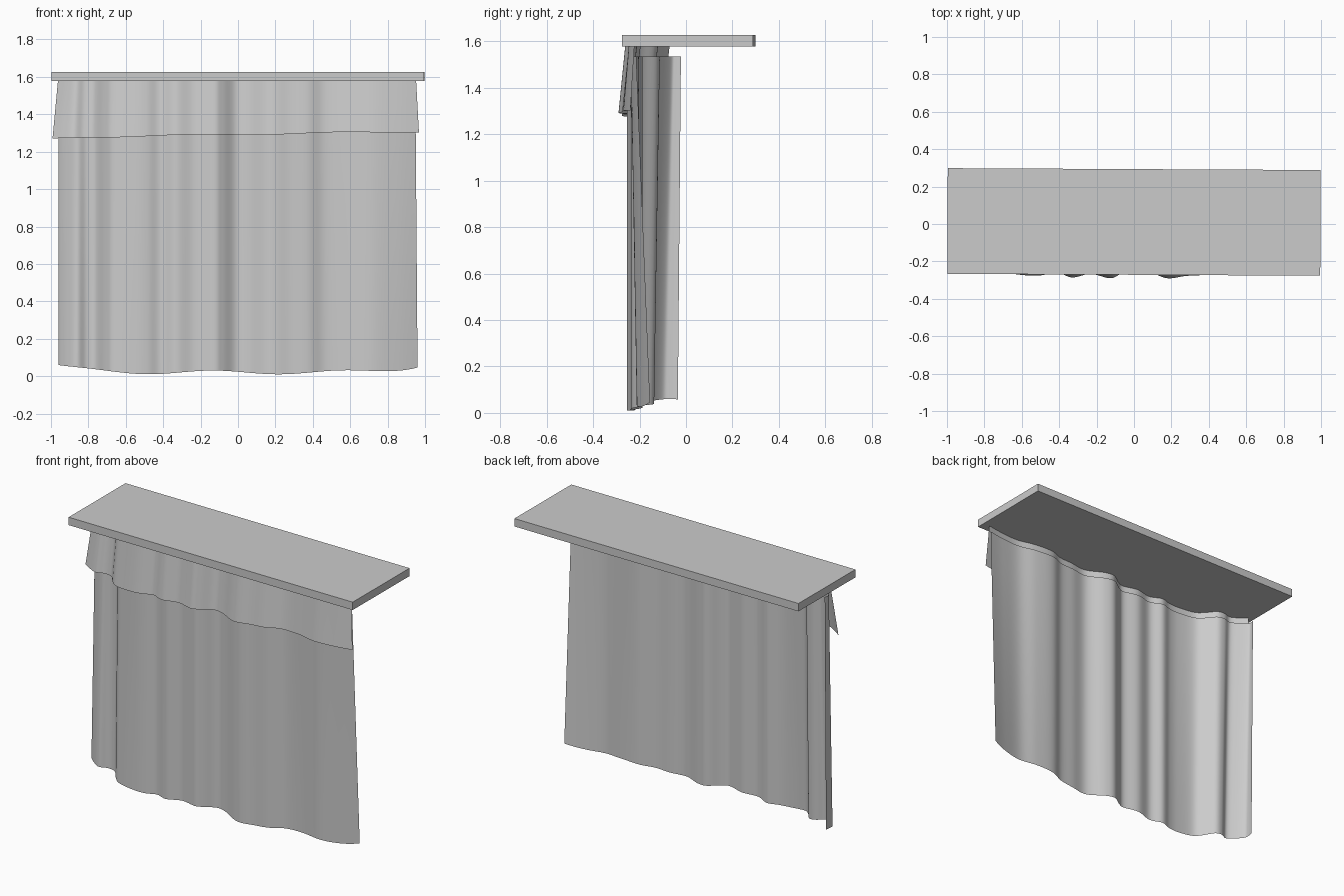
import bpy
import bmesh
import math
from mathutils import Vector

default_cube = bpy.data.objects.get("Cube")
if default_cube:
    bpy.data.objects.remove(default_cube, do_unlink=True)


def make_material(name, color):
    material = bpy.data.materials.new(name)
    material.use_nodes = True
    material.diffuse_color = color
    material.node_tree.nodes["Principled BSDF"].inputs["Base Color"].default_value = color
    return material


grey = make_material("plain grey", (0.6, 0.6, 0.6, 1))


def smooth_path(points, steps):
    """Catmull-Rom curve through plan points."""
    pts = [Vector(p) for p in points]
    pts = [pts[0]] + pts + [pts[-1]]
    path = []
    for a, b, c, d in zip(pts, pts[1:], pts[2:], pts[3:]):
        for i in range(steps):
            t = i / steps
            path.append(b + (c - a) * t / 2
                        + (a * 2 - b * 5 + c * 4 - d) * t * t / 2
                        + (b * 3 - a - c * 3 + d) * t ** 3 / 2)
    return path + [pts[-1]]


def make_object(name, bm):
    mesh = bpy.data.meshes.new(name)
    bm.to_mesh(mesh)
    bm.free()
    mesh.materials.append(grey)
    obj = bpy.data.objects.new(name, mesh)
    bpy.context.collection.objects.link(obj)
    return obj


def make_cloth(name, path, place, rows):
    """Drape a sheet: place(point, drop) gives the position, drop runs from top to hem."""
    bm = bmesh.new()
    grid = [[bm.verts.new(place(p, r / rows)) for p in path] for r in range(rows + 1)]
    for upper, lower in zip(grid, grid[1:]):
        for i in range(len(path) - 1):
            bm.faces.new((upper[i], lower[i], lower[i + 1], upper[i + 1]))
    obj = make_object(name, bm)
    obj.data.shade_smooth()
    return obj


# Plan of the folds, with the wrapped hem at the right end
wrap = [(-.955, -.035), (-.96, -.07)]
folds = [(-.955, -.1), (-.91, -.14), (-.86, -.165), (-.81, -.14), (-.76, -.145),
         (-.71, -.205), (-.66, -.24), (-.55, -.247), (-.48, -.24), (-.41, -.22),
         (-.33, -.25), (-.23, -.23), (-.13, -.253), (-.08, -.235), (-.01, -.19),
         (.06, -.2), (.17, -.252), (.28, -.24), (.38, -.232), (.47, -.2),
         (.6, -.2), (.72, -.212), (.85, -.187), (.96, -.155)]


def lean(p, drop):
    """The top of the cloth is turned slightly against the hem."""
    return .45 * p.x * abs(p.x) ** 3 * p.y * (1 - drop)


def place_curtain(p, drop):
    x = p.x * (1 - .012 * (1 - drop)) if p.x > 0 else p.x
    hem = .02 + .045 * abs(p.x) ** 6 + .01 * math.cos(9 * p.x + 1.2)
    return x, p.y + lean(p, drop), 1.535 + (hem - 1.535) * drop


def place_valance(p, drop):
    end = abs(p.x) ** 6
    hem = 1.292 + .016 * p.x + .004 * math.cos(8 * p.x + 2)
    flare = .02 * end
    top_scale = .992
    if p.x < 0:
        hem -= .012 * end
        flare = .04 * end
        top_scale = 1.008
    return (p.x * (top_scale + flare * drop),
            p.y + lean(p, drop * .2) - .008 - .029 * drop,
            1.58 + (hem - 1.58) * drop)


make_cloth("curtain", smooth_path(wrap + folds, 6), place_curtain, 8)
make_cloth("valance", smooth_path(folds, 6), place_valance, 4)

# Flat top board
bm = bmesh.new()
bmesh.ops.create_cube(bm, size=1)
bmesh.ops.scale(bm, vec=(1.994, .565, .05), verts=bm.verts)
board = make_object("top_board", bm)
board.location = (0, .011, 1.602)
board.rotation_euler.z = -.005
